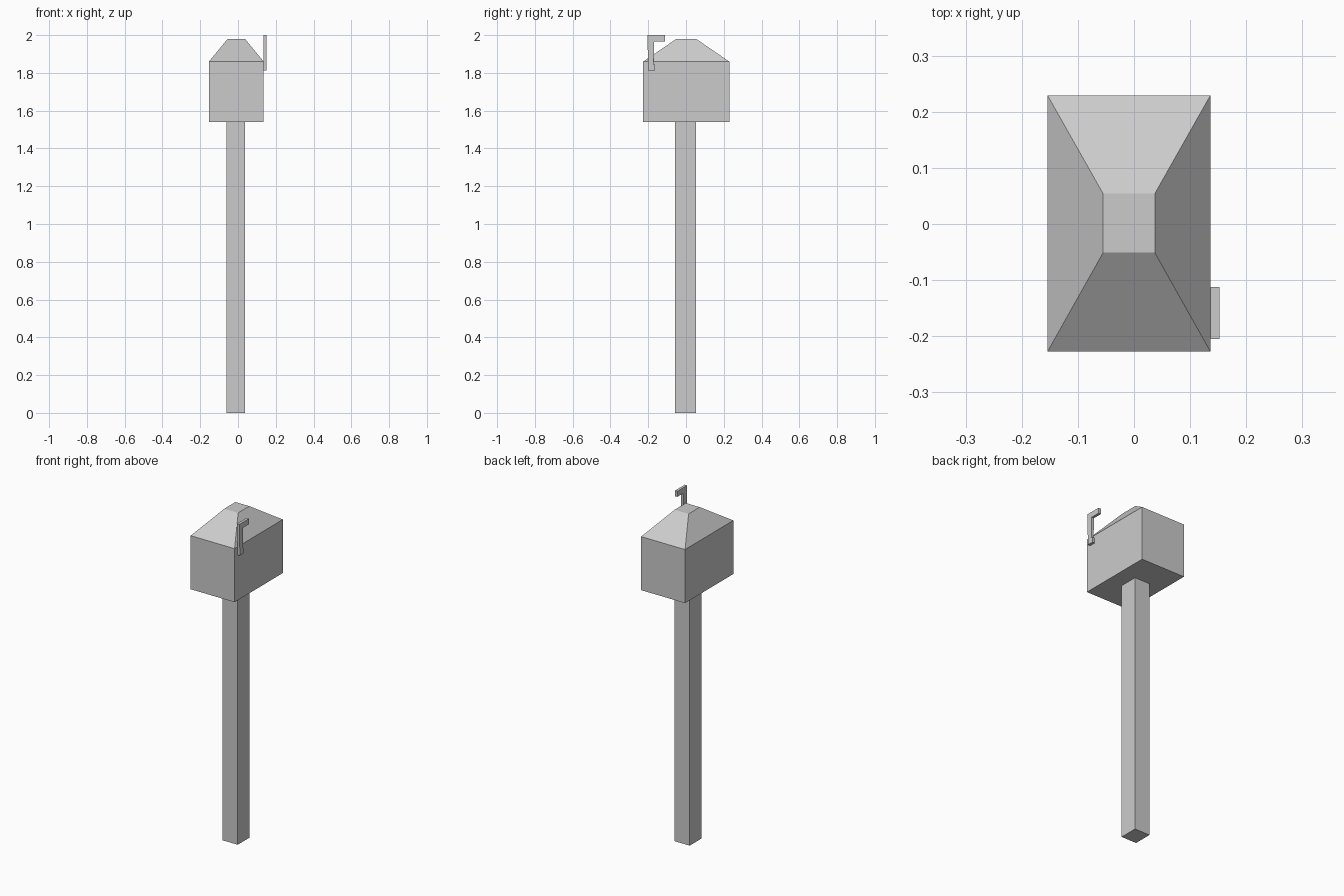
import bpy
import bmesh

# Remove the default cube
cube = bpy.data.objects.get("Cube")
if cube:
    bpy.data.objects.remove(cube, do_unlink=True)

# Single plain grey
grey = bpy.data.materials.new("light_grey")
grey.use_nodes = True
colour = (0.6, 0.6, 0.6, 1)
grey.diffuse_color = colour
bsdf = next(n for n in grey.node_tree.nodes if n.type == 'BSDF_PRINCIPLED')
bsdf.inputs["Base Color"].default_value = colour


def loft(name, rings):
    """Join matching closed rings of points and cap both ends."""
    bm = bmesh.new()
    loops = [[bm.verts.new(p) for p in ring] for ring in rings]
    for low, high in zip(loops, loops[1:]):
        for i in range(len(low)):
            j = (i + 1) % len(low)
            bm.faces.new((low[i], low[j], high[j], high[i]))
    bm.faces.new(loops[0][::-1])
    bm.faces.new(loops[-1])
    bmesh.ops.recalc_face_normals(bm, faces=bm.faces)
    mesh = bpy.data.meshes.new(name)
    bm.to_mesh(mesh)
    bm.free()
    mesh.materials.append(grey)
    obj = bpy.data.objects.new(name, mesh)
    bpy.context.collection.objects.link(obj)
    return obj


def rect(x0, x1, y0, y1, z):
    return [(x0, y0, z), (x1, y0, z), (x1, y1, z), (x0, y1, z)]


# Square post
post = (-0.062, 0.038, -0.057, 0.054)
loft("post", [rect(*post, 0), rect(*post, 1.54)])

# Box body with a tapered, flat-topped roof
body = (-0.154, 0.136, -0.227, 0.229)
loft("box_and_roof", [rect(*body, 1.54), rect(*body, 1.86),
                      rect(-0.055, 0.037, -0.051, 0.054, 1.98)])

# Signal flag on the left side: slim stem with a foot and a short arm
flag = [(-0.205, 2.0), (-0.112, 2.0), (-0.112, 1.967), (-0.168, 1.967),
        (-0.172, 1.845), (-0.163, 1.843), (-0.163, 1.812),
        (-0.2, 1.812), (-0.2, 1.845)]
loft("signal_flag", [[(x, y, z) for y, z in flag] for x in (0.136, 0.152)])
